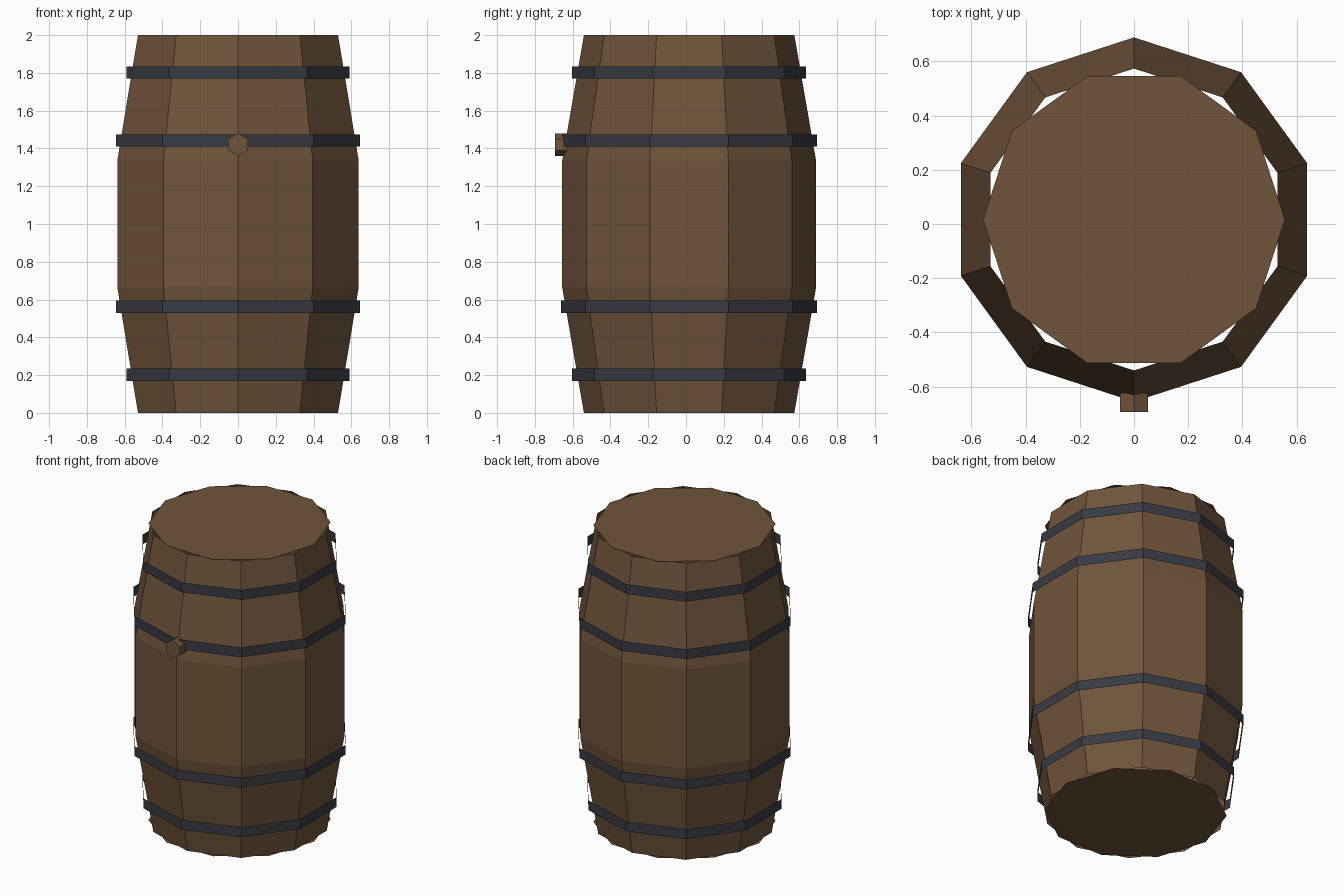
import bpy, bmesh, math

if "Cube" in bpy.data.objects:
    bpy.data.objects.remove(bpy.data.objects["Cube"])

CY = 0.0165   # barrel axis sits slightly behind centre because of the plug


def material(name, rgb):
    m = bpy.data.materials.new(name)
    m.diffuse_color = (*rgb, 1)
    m.use_nodes = True
    m.node_tree.nodes["Principled BSDF"].inputs["Base Color"].default_value = m.diffuse_color
    return m


wood = material("brown wood", (0.162, 0.089, 0.044))
iron = material("dark iron", (0.040, 0.043, 0.055))


def finish(name, bm, mat):
    me = bpy.data.meshes.new(name)
    bm.to_mesh(me)
    bm.free()
    me.materials.append(mat)
    ob = bpy.data.objects.new(name, me)
    bpy.context.collection.objects.link(ob)
    return ob


def ring(bm, r, z, start, n=10):
    return [bm.verts.new((r * math.cos(start + i * math.tau / n),
                          CY + r * math.sin(start + i * math.tau / n), z))
            for i in range(n)]


def shell(name, profile, mat):
    """Open ten-sided sheet from (radius, height) pairs, bottom to top."""
    bm = bmesh.new()
    rings = [ring(bm, r, z, math.pi / 2) for r, z in profile]
    for a, b in zip(rings, rings[1:]):
        for i in range(10):
            j = (i + 1) % 10
            bm.faces.new((a[i], a[j], b[j], b[i]))
    return finish(name, bm, mat)


# Bulging staves
shell("staves", [(0.557, 0), (0.672, 0.665), (0.672, 1.335), (0.557, 2)], wood)

# Hoops: thin sheets standing just off the staves
for i, (r, z) in enumerate([(0.62, 0.202), (0.678, 0.563), (0.678, 1.442), (0.62, 1.802)]):
    shell(f"hoop_{i + 1}", [(r, z - 0.033), (r, z + 0.033)], iron)

# Flat heads, turned half a side against the staves
for name, z in (("bottom_head", 0), ("top_head", 2)):
    bm = bmesh.new()
    verts = ring(bm, 0.557, z, 0)
    bm.faces.new(verts if z else verts[::-1])
    finish(name, bm, wood)

# Hexagonal bung on the front
bpy.ops.mesh.primitive_cylinder_add(vertices=6, radius=0.06, depth=0.07,
                                    location=(0, -0.6595, 1.42),
                                    rotation=(math.pi / 2, 0, 0))
bung = bpy.context.object
bung.name = "bung"
bung.data.materials.append(wood)
